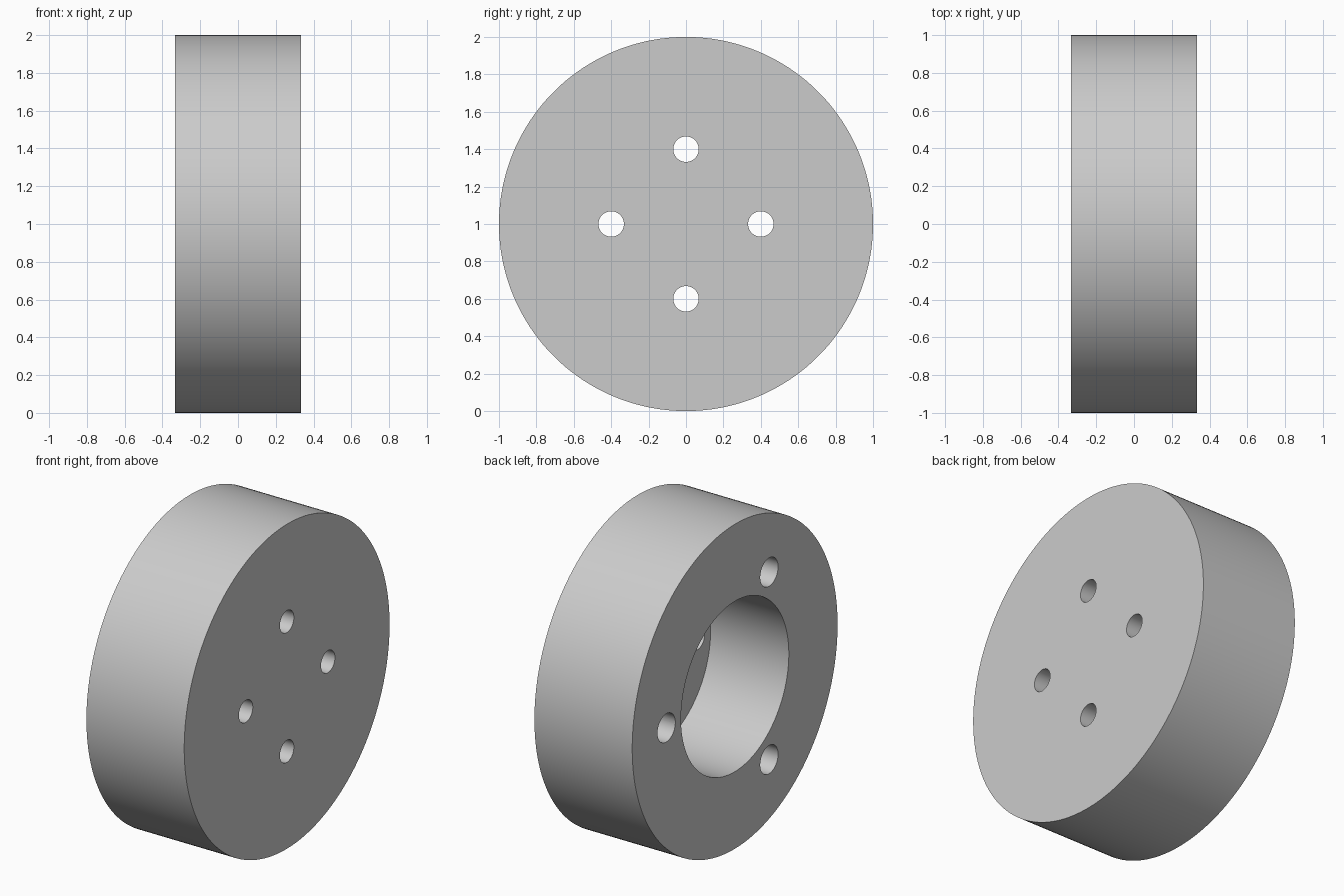
import bpy
import bmesh
from math import radians, sin, cos
from mathutils import Matrix

cube = bpy.data.objects.get("Cube")
if cube:
    bpy.data.objects.remove(cube, do_unlink=True)

HALF = 1 / 3        # half the hub thickness
OVER = 0.05         # how far cutters run past a face
FLOOR = 0.2         # x of the bore floor

grey = bpy.data.materials.new("light_grey")
grey.use_nodes = True
grey.diffuse_color = (0.6, 0.6, 0.6, 1)
grey.node_tree.nodes["Principled BSDF"].inputs["Base Color"].default_value = (0.6, 0.6, 0.6, 1)


def cylinder_x(name, radius, x0, x1, y=0, z=1, segments=64):
    """Closed cylinder along x from x0 to x1."""
    bm = bmesh.new()
    place = Matrix.Translation(((x0 + x1) / 2, y, z)) @ Matrix.Rotation(radians(90), 4, 'Y')
    bmesh.ops.create_cone(bm, cap_ends=True, segments=segments, radius1=radius,
                          radius2=radius, depth=x1 - x0, matrix=place)
    mesh = bpy.data.meshes.new(name)
    bm.to_mesh(mesh)
    bm.free()
    mesh.materials.append(grey)
    obj = bpy.data.objects.new(name, mesh)
    bpy.context.collection.objects.link(obj)
    return obj


def ring(name, count, distance, radius, x0, x1):
    """Cylinders spaced evenly around the hub axis."""
    angles = [radians(360 * i / count) for i in range(count)]
    return [cylinder_x(name, radius, x0, x1, distance * cos(a), 1 + distance * sin(a))
            for a in angles]


# Solid disc
hub = cylinder_x("hub_disc", 1, -HALF, HALF, segments=180)

# Wide bore, through holes in its floor, and blind holes in the rim
cutters = [cylinder_x("bore_cutter", 0.525, -HALF - OVER, FLOOR, segments=128)]
cutters += ring("floor_hole_cutter", 4, 0.4, 0.068, FLOOR - OVER, HALF + OVER)
cutters += ring("rim_hole_cutter", 3, 0.667, 0.087, -HALF - OVER, 0.07)

bpy.ops.object.select_all(action='DESELECT')
bpy.context.view_layer.objects.active = hub
hub.select_set(True)
for cutter in cutters:
    cutter.hide_render = True
    cut = hub.modifiers.new("cut", 'BOOLEAN')
    cut.operation = 'DIFFERENCE'
    cut.solver = 'EXACT'
    cut.object = cutter
    bpy.ops.object.modifier_apply(modifier=cut.name)
    bpy.data.objects.remove(cutter, do_unlink=True)

# Smooth walls with crisp rims
bpy.ops.object.shade_smooth_by_angle(angle=radians(30))
